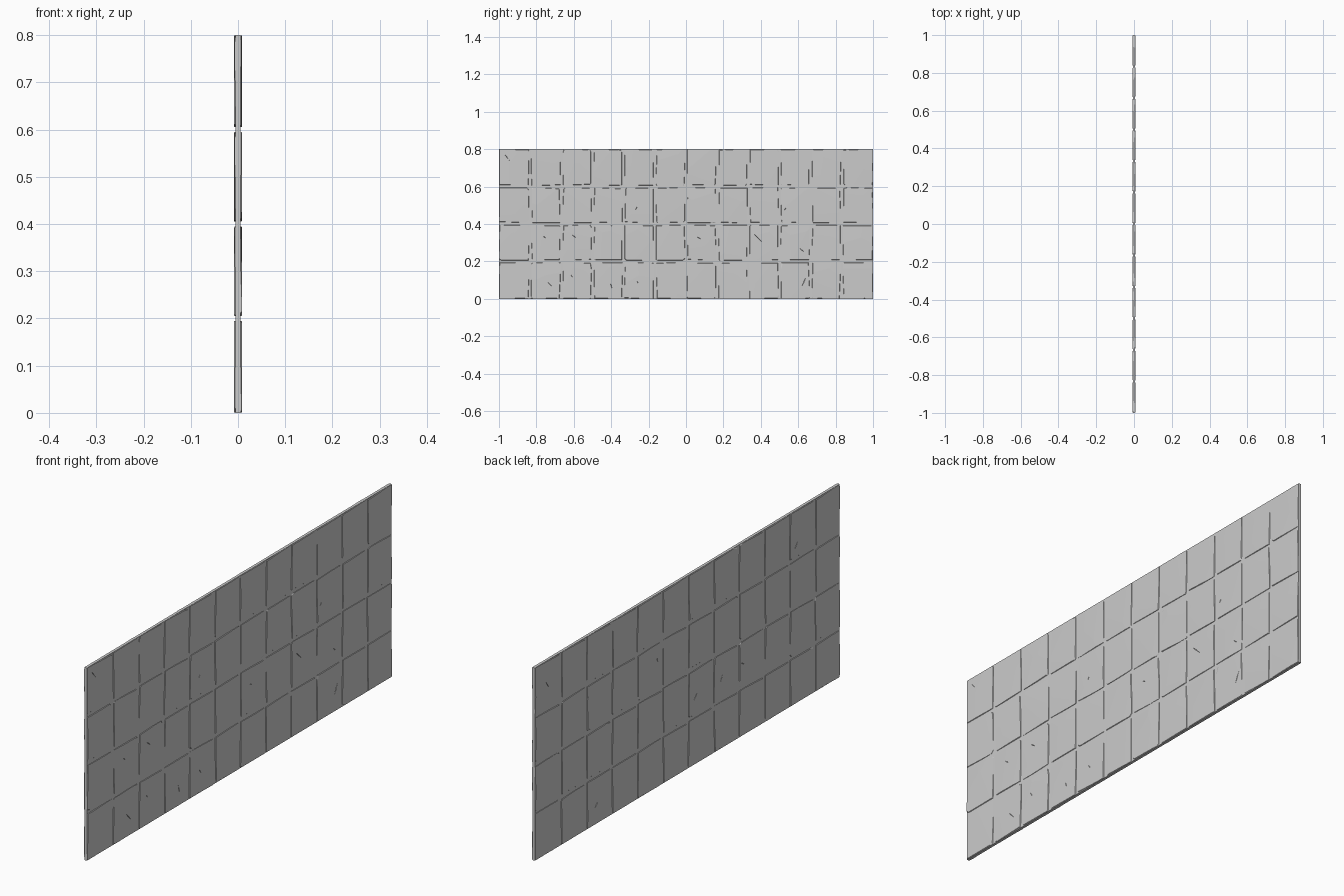
import bpy, bmesh, math, random
from mathutils import Vector

if "Cube" in bpy.data.objects:
    bpy.data.objects.remove(bpy.data.objects["Cube"])

random.seed(7)
COLS, ROWS = 12, 4
W, H = 2.0 / COLS, 0.8 / ROWS
CORE, FACE = 0.0058, 0.0083      # half thickness of core and of tile faces
R = random.uniform


def finish(bm, name):
    bmesh.ops.recalc_face_normals(bm, faces=bm.faces)
    me = bpy.data.meshes.new(name)
    bm.to_mesh(me)
    bm.free()
    ob = bpy.data.objects.new(name, me)
    bpy.context.collection.objects.link(ob)
    return ob


def slice_off(bm, co, no):
    """Chisel away everything beyond a plane and cap the cut."""
    geom = bm.verts[:] + bm.edges[:] + bm.faces[:]
    cut = bmesh.ops.bisect_plane(bm, geom=geom, dist=1e-6, plane_co=co, plane_no=no, clear_outer=True)
    edges = [e for e in cut['geom_cut'] if isinstance(e, bmesh.types.BMEdge)]
    if edges:
        bmesh.ops.contextual_create(bm, geom=edges)


def add_box(bm, lo, hi):
    vs = bmesh.ops.create_cube(bm, size=1)['verts']
    for v in vs:
        v.co = Vector([(a + b) / 2 + c * (b - a) for a, b, c in zip(lo, hi, v.co)])


def add_tile(bm, col, row, side):
    """One chiselled stone tile, raised from the core on the given side."""
    t = bmesh.new()
    gap = lambda edge: 0.001 if edge else R(0.005, 0.009)
    y0 = -1 + col * W + gap(col == 0)
    y1 = -1 + (col + 1) * W - gap(col == COLS - 1)
    z0 = row * H + gap(row == 0)
    z1 = (row + 1) * H - gap(row == ROWS - 1)
    add_box(t, (0.002, y0, z0), (FACE, y1, z1))
    cy, cz = (y0 + y1) / 2, (z0 + z1) / 2
    # bevelled rims
    for no, co in (((0, -1), (y0, cz)), ((0, 1), (y1, cz))):
        slice_off(t, (CORE, co[0], cz), (0.8, no[1], R(-0.05, 0.05)))
    for s, z in ((-1, z0), (1, z1)):
        slice_off(t, (CORE, cy, z), (0.8, R(-0.05, 0.05), s))
    # broad, almost flat facets
    for i in range(3):
        a, d = R(0, math.tau), R(0.02, 0.07)
        n = Vector((1, math.cos(a) * 0.018, math.sin(a) * 0.018))
        slice_off(t, (FACE, cy + math.cos(a) * d, cz + math.sin(a) * d), n)
    # broken corners and edge chips
    for i in range(random.randint(1, 3)):
        sy, sz = random.choice((-1, 1)), random.choice((-1, 1))
        corner = Vector((0.007, cy + sy * (y1 - y0) / 2, cz + sz * (z1 - z0) / 2))
        n = Vector((R(0.5, 1.5), sy * R(0.1, 1), sz * R(0.1, 1)))
        slice_off(t, corner - Vector((0, sy, sz)) * R(0.002, 0.006), n)
    for v in t.verts:
        v.co.x *= side
    bmesh.ops.recalc_face_normals(t, faces=t.faces)
    me = bpy.data.meshes.new("tile_tmp")
    t.to_mesh(me)
    t.free()
    bm.from_mesh(me)
    bpy.data.meshes.remove(me)


def add_crack(bm, side, y, z, angle, length, width=0.005):
    """Tapered wedge used to cut a crack into a tile face."""
    u = Vector((0, math.cos(angle), math.sin(angle))) * length / 2
    w = Vector((0, -math.sin(angle), math.cos(angle))) * width / 2
    c, top = Vector((side * 0.0055, y, z)), Vector((side * 0.0045, 0, 0))
    rim = [bm.verts.new(c + top + p) for p in (-u, -u * 0.2 - w, u, u * 0.3 + w)]
    tip = bm.verts.new(c)
    bm.faces.new(rim)
    for i in range(4):
        bm.faces.new((rim[i], rim[i - 1], tip))


# solid core slab behind the joints
bm = bmesh.new()
add_box(bm, (-CORE, -1, 0), (CORE, 1, 0.8))
finish(bm, "wall_core")

# cracks: y, z, angle in degrees, length
cracks = {
    1: [(-.96, .76, -52, .085), (-.73, .08, -48, .065), (-.757, .33, -40, .03),
        (-.6, .335, -38, .05), (-.61, .12, -60, .03), (-.4, .07, -75, .05),
        (-.265, .485, 60, .03), (-.26, .09, -60, .03), (.385, .325, -45, .09),
        (.07, .325, -30, .03), (.53, .48, 50, .03), (.62, .26, -40, .05),
        (.63, .09, 65, .09)],
    -1: [(.92, .7, 55, .05), (-.71, .655, -55, .06), (.2, .53, 70, .03),
         (.66, .535, -60, .06), (-.05, .28, -50, .06), (-.36, .3, 30, .04),
         (-.22, .29, -65, .05), (.6, .08, -50, .05)],
}

for side, name in ((1, "right"), (-1, "left")):
    bm = bmesh.new()
    for col in range(COLS):
        for row in range(ROWS):
            add_tile(bm, col, row, side)
    tiles = finish(bm, name + "_stone_tiles")
    bm = bmesh.new()
    for y, z, a, length in cracks[side]:
        add_crack(bm, side, y, z, math.radians(a), length)
    cutter = finish(bm, name + "_crack_cutter")
    cutter.hide_render = True
    cutter.hide_viewport = True
    mod = tiles.modifiers.new("cracks", 'BOOLEAN')
    mod.operation = 'DIFFERENCE'
    mod.solver = 'EXACT'
    mod.object = cutter
    # the cracks only show where they pass the core, so let the core be cut shallowly
    m2 = bpy.data.objects["wall_core"].modifiers.new(name + "_cracks", 'BOOLEAN')
    m2.operation = 'DIFFERENCE'
    m2.solver = 'EXACT'
    m2.object = cutter
